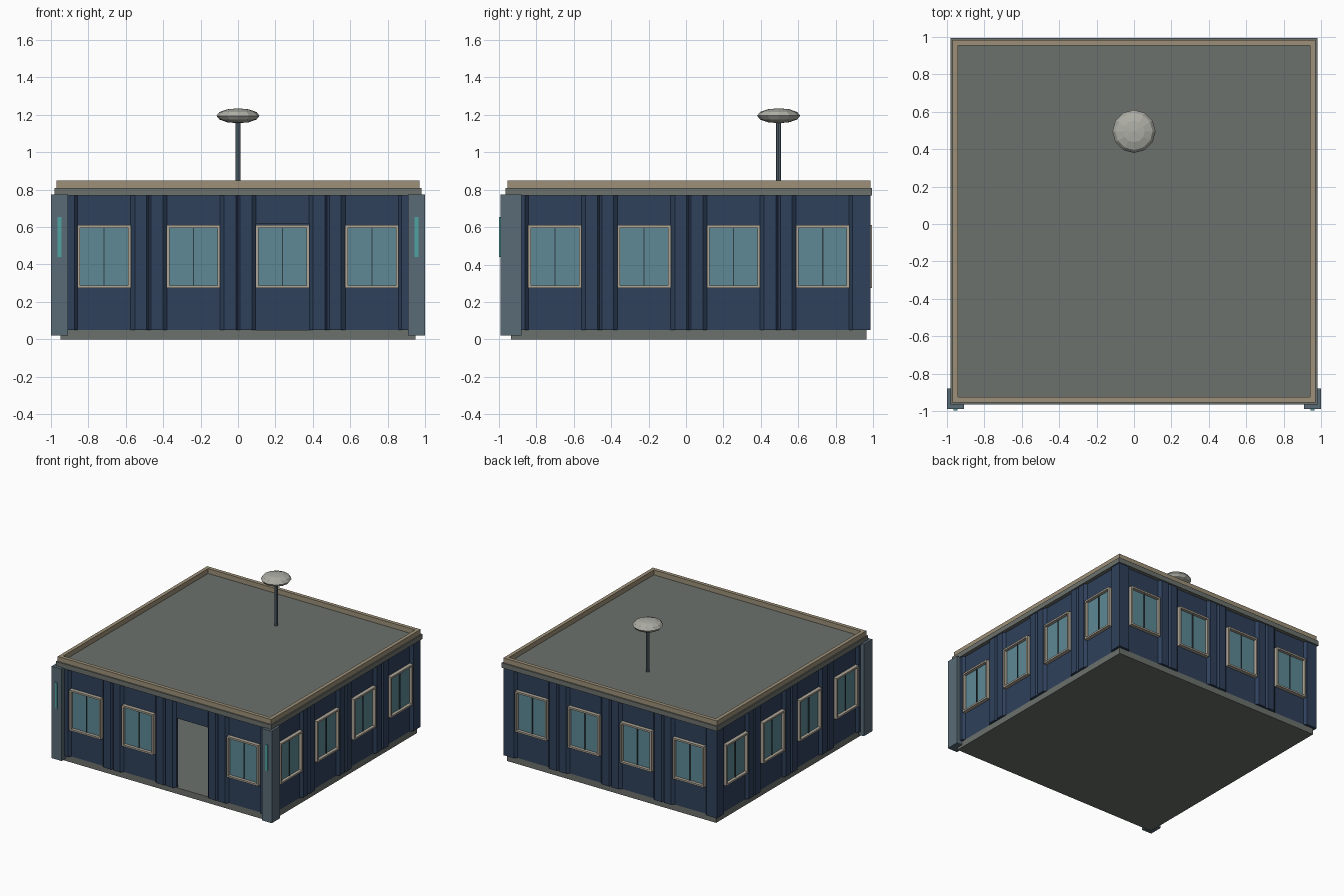
import bpy, bmesh
from math import pi
from mathutils import Matrix, Vector

if "Cube" in bpy.data.objects:
    bpy.data.objects.remove(bpy.data.objects["Cube"])

CY = 0.015                      # centre of the building in y
Z0, Z1 = 0.05, 0.77             # wall bottom and top
BAYS = (-0.7155, -0.2385, 0.2385, 0.7155)
HW = 0.1425                     # half window width


def mat(name, r, g, b):
    m = bpy.data.materials.new(name)
    m.diffuse_color = (r, g, b, 1)
    m.use_nodes = True
    m.node_tree.nodes["Principled BSDF"].inputs["Base Color"].default_value = m.diffuse_color
    return m


BLUE = mat("blue_wall", 0.028, 0.052, 0.105)
GREY = mat("roof_grey", 0.15, 0.165, 0.15)
TAN = mat("trim_tan", 0.34, 0.28, 0.19)
CREAM = mat("frame_cream", 0.42, 0.38, 0.31)
GLASS = mat("glass", 0.11, 0.25, 0.30)
STEEL = mat("steel", 0.10, 0.145, 0.18)
CYAN = mat("light_strip", 0.08, 0.36, 0.36)
PALE = mat("dish_pale", 0.42, 0.42, 0.38)
DARK = mat("mullion_dark", 0.03, 0.05, 0.06)


def add_box(bm, x0, x1, y0, y1, z0, z1):
    size = Vector((x1 - x0, y1 - y0, z1 - z0))
    mid = Vector((x0 + x1, y0 + y1, z0 + z1)) / 2
    bmesh.ops.create_cube(bm, size=1, matrix=Matrix.Translation(mid) @ Matrix.Diagonal((*size, 1)))


def add_prism(bm, pts, z0, z1):
    face = bm.faces.new([bm.verts.new((x, y, z0)) for x, y in pts])
    ext = bmesh.ops.extrude_face_region(bm, geom=[face])
    verts = [v for v in ext["geom"] if isinstance(v, bmesh.types.BMVert)]
    bmesh.ops.translate(bm, verts=verts, vec=(0, 0, z1 - z0))


def finish(bm, name, material, turn=0, y=0):
    bmesh.ops.recalc_face_normals(bm, faces=bm.faces)
    me = bpy.data.meshes.new(name)
    bm.to_mesh(me)
    bm.free()
    me.materials.append(material)
    ob = bpy.data.objects.new(name, me)
    ob.location.y = y
    ob.rotation_euler.z = turn
    bpy.context.collection.objects.link(ob)
    return ob


def box(name, material, *dims, y=0):
    bm = bmesh.new()
    add_box(bm, *dims)
    return finish(bm, name, material, y=y)


# Floor and roof slabs
box("floor_slab", GREY, -0.95, 0.95, -0.95, 0.95, 0.0, Z0, y=CY)
box("roof_slab", GREY, -0.98, 0.98, -0.98, 0.98, Z1, 0.81, y=CY)

# Parapet around the roof
bm = bmesh.new()
for s in (-1, 1):
    a, b = sorted((s * 0.94, s * 0.97))
    add_box(bm, -0.97, 0.97, a, b, 0.81, 0.85)
    add_box(bm, a, b, -0.94, 0.94, 0.81, 0.85)
finish(bm, "roof_parapet", TAN, y=CY)

# Four walls, each drawn as the front wall and turned into place
RIB = [(-0.097, -0.95), (-0.075, -0.97), (-0.012, -0.97), (0, -0.955),
       (0.012, -0.97), (0.075, -0.97), (0.097, -0.95), (0.097, -0.93), (-0.097, -0.93)]
for k, side in enumerate(("front", "right", "back", "left")):
    wall, frame, glass, bar = (bmesh.new() for _ in range(4))
    for x in (-0.477, 0, 0.477):
        add_prism(wall, [(x + p, q) for p, q in RIB], Z0, Z1)
    for s in (-1, 1):
        add_prism(wall, [(s * p, q) for p, q in
                  ((0.857, -0.93), (0.857, -0.95), (0.875, -0.97), (0.97, -0.97), (0.93, -0.93))], Z0, Z1)
    for x in BAYS:
        a, b = x - HW, x + HW
        if side == "front" and x == BAYS[2]:      # open doorway
            add_box(wall, a, b, -0.95, -0.93, 0.62, Z1)
            continue
        add_box(wall, a, b, -0.95, -0.93, Z0, 0.285)
        add_box(wall, a, b, -0.95, -0.93, 0.60, Z1)
        # Window frame, two panes and a centre bar
        for lo, hi in ((a, a + 0.014), (b - 0.014, b)):
            add_box(frame, lo, hi, -0.98, -0.92, 0.275, 0.61)
        for lo, hi in ((0.275, 0.289), (0.596, 0.61)):
            add_box(frame, a + 0.014, b - 0.014, -0.98, -0.92, lo, hi)
        add_box(glass, a + 0.014, b - 0.014, -0.955, -0.94, 0.289, 0.596)
        add_box(bar, x - 0.003, x + 0.003, -0.962, -0.933, 0.289, 0.596)
    turn = k * pi / 2
    finish(wall, side + "_wall", BLUE, turn, CY)
    finish(frame, side + "_window_frames", CREAM, turn, CY)
    finish(glass, side + "_window_glass", GLASS, turn, CY)
    finish(bar, side + "_window_bars", DARK, turn, CY)

# Front corner pillars with light strips
for s, side in ((-1, "left"), (1, "right")):
    a, b = sorted((s * 0.91, s * 1.0))
    box(side + "_pillar", STEEL, a, b, -0.99, -0.88, 0.02, 0.775)
    box(side + "_light_strip", CYAN, s * 0.955 - 0.01, s * 0.955 + 0.01, -0.998, -0.985, 0.44, 0.655)

# Roof mast and flattened dome
bm = bmesh.new()
bmesh.ops.create_cone(bm, cap_ends=True, segments=8, radius1=0.014, radius2=0.014, depth=0.37,
                      matrix=Matrix.Translation((0, 0.495, 0.985)))
finish(bm, "roof_mast", STEEL)
bm = bmesh.new()
bmesh.ops.create_uvsphere(bm, u_segments=12, v_segments=6, radius=1,
                          matrix=Matrix.Translation((0, 0.495, 1.195)) @ Matrix.Diagonal((0.115, 0.115, 0.04, 1)))
finish(bm, "mast_dome", PALE)
